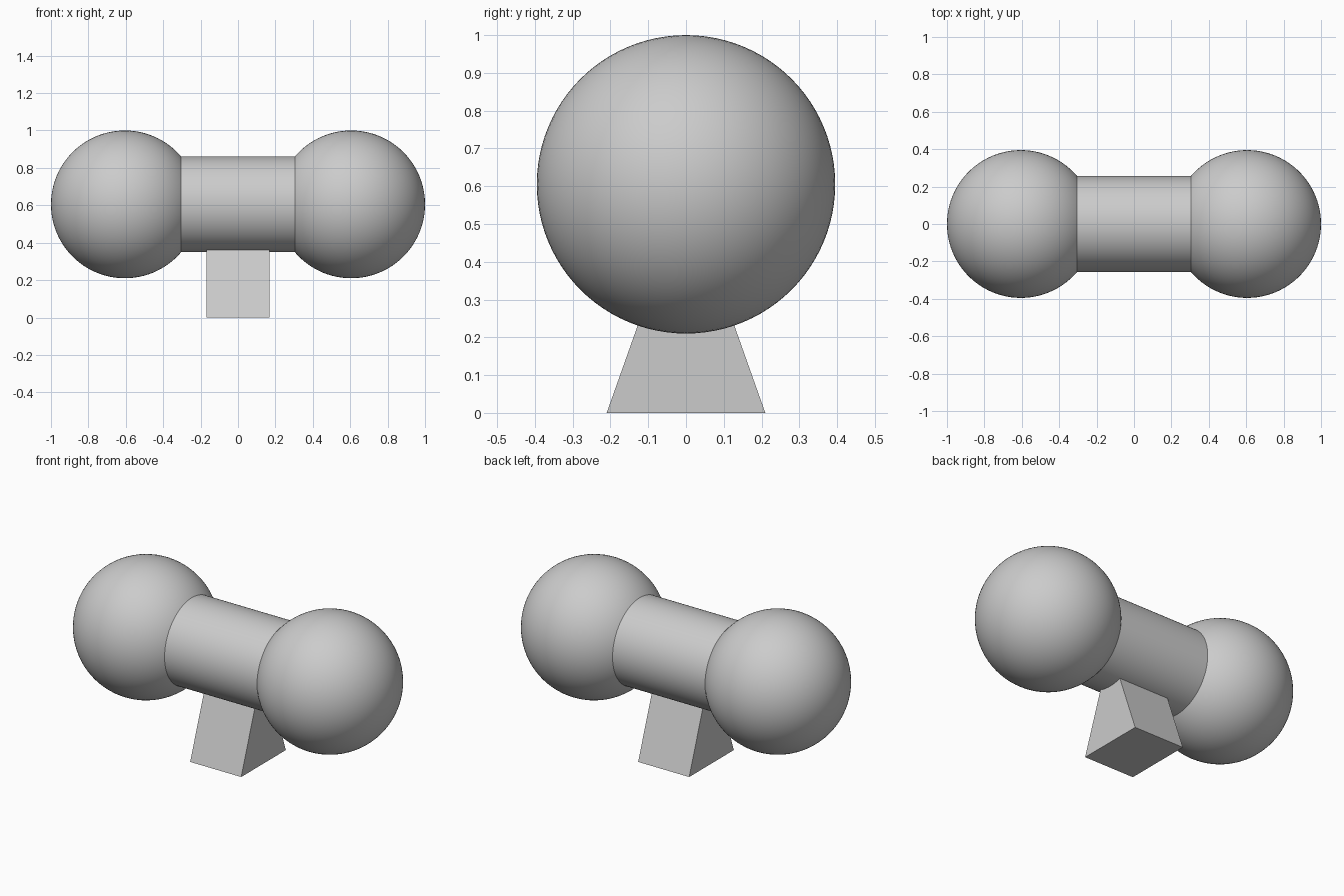
import bpy
import bmesh
from math import radians, pi

RADIUS = 0.395      # end balls
BAR_RADIUS = 0.256
OFFSET = 1 - RADIUS
AXIS_Z = 0.605

cube = bpy.data.objects.get("Cube")
if cube:
    bpy.data.objects.remove(cube, do_unlink=True)

grey = bpy.data.materials.new("plain grey")
grey.use_nodes = True
colour = (0.6, 0.6, 0.6, 1)
grey.diffuse_color = colour
grey.node_tree.nodes["Principled BSDF"].inputs["Base Color"].default_value = colour


def finish(obj, name, smooth=True):
    obj.name = obj.data.name = name
    obj.data.materials.append(grey)
    if smooth:
        bpy.ops.object.shade_smooth_by_angle(angle=radians(30))


# Ball at each end
for name, side in (("left_ball", 1), ("right_ball", -1)):
    bpy.ops.mesh.primitive_uv_sphere_add(
        segments=96, ring_count=48, radius=RADIUS,
        location=(side * OFFSET, 0, AXIS_Z), rotation=(0, pi / 2, 0))
    finish(bpy.context.object, name)

# Bar joining the balls, with its ends buried inside them
bpy.ops.mesh.primitive_cylinder_add(
    vertices=96, radius=BAR_RADIUS, depth=2 * OFFSET - 0.5,
    location=(0, 0, AXIS_Z), rotation=(0, pi / 2, 0))
finish(bpy.context.object, "bar")

# Tapered stand: trapezoid profile extruded across x, top buried in the bar
profile = [(-0.21, 0), (0.21, 0), (0.068, 0.4), (-0.068, 0.4)]
bm = bmesh.new()
face = bm.faces.new([bm.verts.new((-0.168, y, z)) for y, z in profile])
extruded = bmesh.ops.extrude_face_region(bm, geom=[face])["geom"]
bmesh.ops.translate(bm, vec=(0.336, 0, 0),
                    verts=[v for v in extruded if isinstance(v, bmesh.types.BMVert)])
bmesh.ops.recalc_face_normals(bm, faces=bm.faces)
mesh = bpy.data.meshes.new("stand")
bm.to_mesh(mesh)
bm.free()
stand = bpy.data.objects.new("stand", mesh)
bpy.context.collection.objects.link(stand)
finish(stand, "stand", smooth=False)
